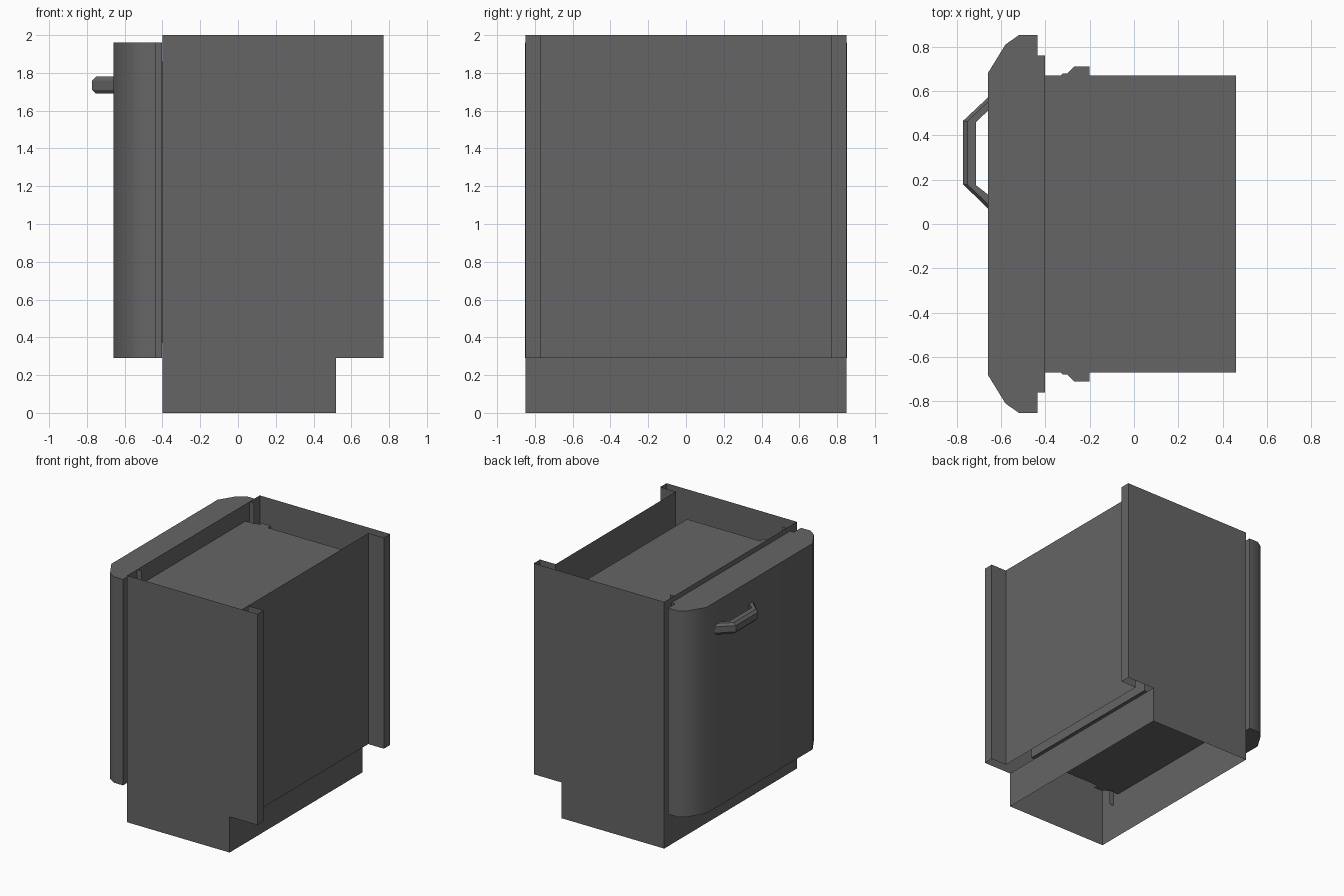
import bpy, bmesh, math
from mathutils import Vector

if "Cube" in bpy.data.objects:
    bpy.data.objects.remove(bpy.data.objects["Cube"])

grey = bpy.data.materials.new("dark_grey")
grey.diffuse_color = (0.13, 0.13, 0.13, 1)
grey.use_nodes = True
grey.node_tree.nodes["Principled BSDF"].inputs["Base Color"].default_value = grey.diffuse_color


def finish(name, bm, smooth=False):
    bmesh.ops.remove_doubles(bm, verts=bm.verts, dist=1e-4)
    bmesh.ops.recalc_face_normals(bm, faces=bm.faces)
    me = bpy.data.meshes.new(name)
    bm.to_mesh(me)
    bm.free()
    me.materials.append(grey)
    ob = bpy.data.objects.new(name, me)
    bpy.context.collection.objects.link(ob)
    if smooth:
        bpy.context.view_layer.objects.active = ob
        ob.select_set(True)
        bpy.ops.object.shade_smooth_by_angle(angle=math.radians(35))
        ob.select_set(False)
    return ob


def sheets(name, polys):
    """Thin sheet metal: a set of flat polygons."""
    bm = bmesh.new()
    for p in polys:
        bm.faces.new([bm.verts.new(v) for v in p])
    return finish(name, bm)


def prism(name, outline, z0, z1, smooth=False):
    """Vertical extrusion of an (x, y) outline."""
    bm = bmesh.new()
    base = bm.faces.new([bm.verts.new((x, y, z0)) for x, y in outline])
    top = bmesh.ops.extrude_face_region(bm, geom=[base], use_keep_orig=True)
    for v in top["geom"]:
        if isinstance(v, bmesh.types.BMVert):
            v.co.z = z1
    return finish(name, bm, smooth)


def mirrored(half):
    """Close a half outline (y > 0) with its mirror image."""
    return half + [(x, -y) for x, y in reversed(half)]


def wall(a, b, z0, z1):
    return [(*a, z0), (*b, z0), (*b, z1), (*a, z1)]


FRONT, BACK, KICK, INNER = -0.40, 0.77, 0.52, 0.63
W, STEP, TOP = 0.85, 0.29, 2.0

# side panels with folded rear flanges and front returns
for side, s in (("left", 1), ("right", -1)):
    y = s * W
    sheets(side + "_side_panel", [
        [(FRONT, y, 0), (KICK, y, 0), (KICK, y, STEP), (BACK, y, STEP),
         (BACK, y, TOP), (FRONT, y, TOP)],
        wall((BACK, y), (BACK, s * 0.77), STEP, TOP),
        wall((BACK, s * 0.77), (INNER, s * 0.77), STEP, TOP),
        wall((FRONT, y), (FRONT, s * 0.72), STEP, TOP),
        wall((FRONT, s * 0.72), (FRONT + 0.04, s * 0.72), STEP, TOP),
    ])

# rear sheet, rear kick plate and front frame rails
sheets("back_panel", [wall((INNER, -0.77), (INNER, 0.77), STEP, TOP)])
sheets("rear_kick_plate", [wall((KICK, -W), (KICK, W), 0, STEP)])
sheets("front_kick_plate", [wall((FRONT, -W), (FRONT, W), 0, STEP)])
sheets("front_top_rail", [wall((FRONT, -0.72), (FRONT, 0.72), 1.90, TOP)])

# inner tub with a raised rib on each side
prism("inner_tub", mirrored([
    (-0.43, 0.67), (-0.33, 0.67), (-0.32, 0.68), (-0.30, 0.68),
    (-0.27, 0.71), (-0.20, 0.71), (-0.20, 0.67), (0.46, 0.67)]), 0.37, 1.86)

# door with rounded vertical edges, and its seal
prism("door", mirrored([
    (-0.66, 0.68), (-0.58, 0.81), (-0.52, 0.852), (-0.435, 0.852)]),
    STEP, 1.96, smooth=True)
prism("door_seal", mirrored([(-0.435, 0.76), (FRONT - 0.002, 0.76)]), STEP, 1.96)

# bent handle: chamfered section swept along four stations
outer = [(-0.655, 0.575), (-0.772, 0.465), (-0.772, 0.18), (-0.655, 0.065)]
inner = [(-0.655, 0.515), (-0.713, 0.46), (-0.713, 0.175), (-0.655, 0.13)]
section = [(0, 1.71), (0.33, 1.69), (1, 1.69), (1, 1.78), (0.33, 1.78), (0, 1.76)]
bm = bmesh.new()
rings = []
for o, i in zip(outer, inner):
    o, i = Vector(o), Vector(i)
    rings.append([bm.verts.new((*o.lerp(i, t), z)) for t, z in section])
for a, b in zip(rings, rings[1:]):
    for k in range(6):
        n = (k + 1) % 6
        bm.faces.new((a[k], a[n], b[n], b[k]))
for r in (rings[0], rings[-1]):
    bm.faces.new(r)
finish("handle", bm)
